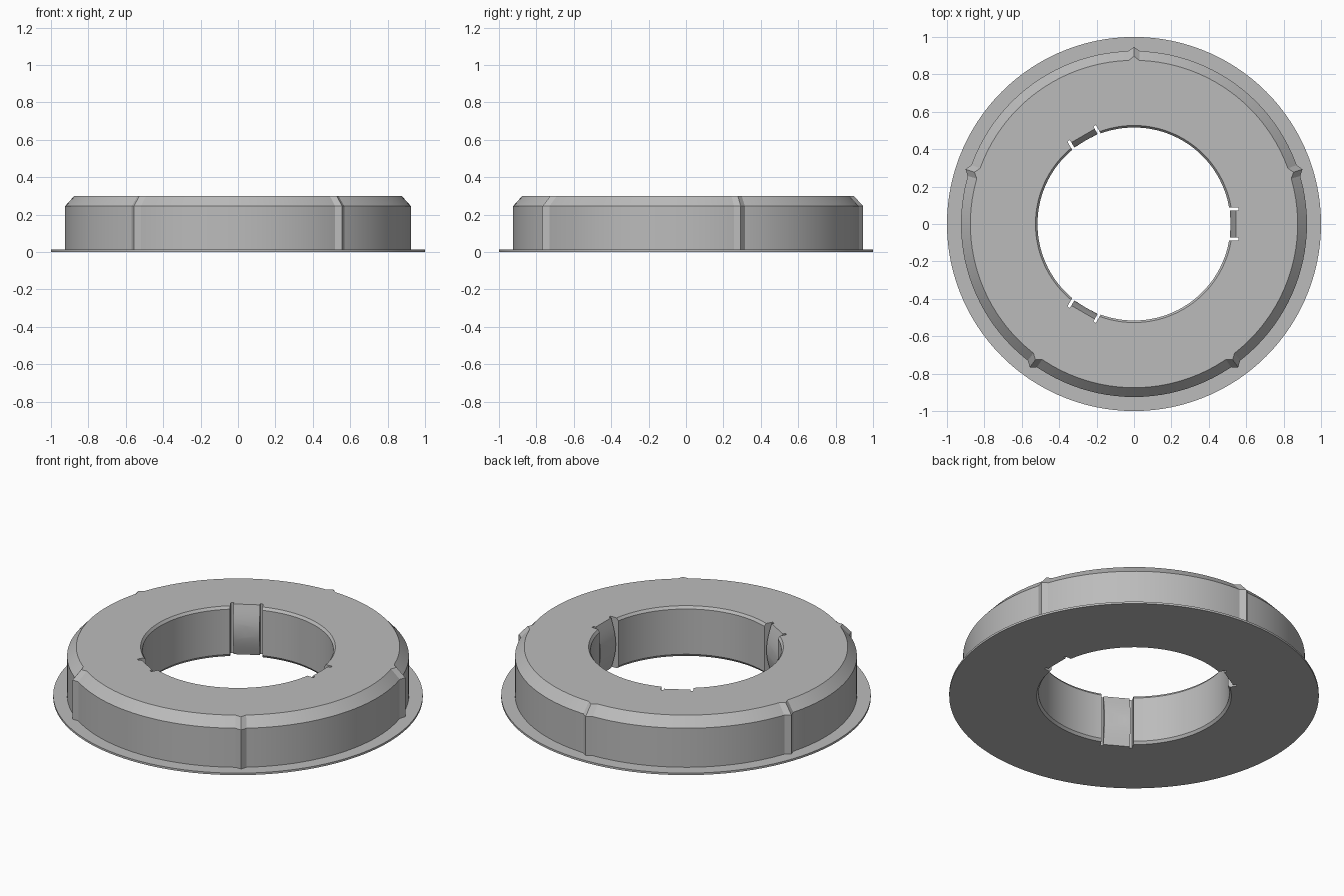
import bpy, bmesh
from math import sin, cos, pi, radians
from mathutils import Matrix

if "Cube" in bpy.data.objects:
    bpy.data.objects.remove(bpy.data.objects["Cube"], do_unlink=True)

H = 0.3
STEPS = 120
RIBS = [pi / 2 + i * 2 * pi / 5 for i in range(5)]
RIB_HALF = 0.033
RIB_RISE = 0.022

grey = bpy.data.materials.new("light grey")
grey.use_nodes = True
colour = (0.5, 0.5, 0.5, 1)
grey.diffuse_color = colour
grey.node_tree.nodes["Principled BSDF"].inputs["Base Color"].default_value = colour


def make_object(name, bm):
    bmesh.ops.recalc_face_normals(bm, faces=bm.faces)
    mesh = bpy.data.meshes.new(name)
    bm.to_mesh(mesh)
    bm.free()
    mesh.materials.append(grey)
    obj = bpy.data.objects.new(name, mesh)
    bpy.context.collection.objects.link(obj)
    return obj


def prism(bm, outline, half_width, shift, turn):
    """Extrude an x-z outline along y, then turn it about the z axis."""
    rows = [[bm.verts.new((x, shift + s * half_width, z)) for x, z in outline]
            for s in (-1, 1)]
    bm.faces.new(rows[0])
    bm.faces.new(rows[1][::-1])
    n = len(outline)
    for i in range(n):
        j = (i + 1) % n
        bm.faces.new((rows[0][i], rows[1][i], rows[1][j], rows[0][j]))
    bmesh.ops.transform(bm, matrix=Matrix.Rotation(turn, 4, "Z"), verts=rows[0] + rows[1])


# Ring body: closed profile of (radius, height, follows ribs)
profile = [(0.527, 0, 0), (1, 0, 0), (1, 0.012, 0), (0.925, 0.012, 1),
           (0.925, 0.245, 1), (0.875, H, 1), (0.527, H, 0),
           (0.516, H - 0.015, 0), (0.516, 0.015, 0)]

# Even steps round the ring, with exact stops at each pointed rib
stops = []
for i in range(STEPS):
    a = i * 2 * pi / STEPS
    if all(cos(a - r) < cos(RIB_HALF + 0.01) for r in RIBS):
        stops.append((a, 0))
for r in RIBS:
    stops += [((r + s * RIB_HALF) % (2 * pi), 0 if s else RIB_RISE) for s in (-1, 0, 1)]
stops.sort()

bm = bmesh.new()
rings = [[bm.verts.new(((r + k * rise) * cos(a), (r + k * rise) * sin(a), z))
          for r, z, k in profile] for a, rise in stops]
for i, ring in enumerate(rings):
    nxt = rings[(i + 1) % len(rings)]
    for j in range(len(profile)):
        k = (j + 1) % len(profile)
        bm.faces.new((ring[j], nxt[j], nxt[k], ring[k]))
body = make_object("ring_body", bm)

# Cutters: a recess leaving a bowed spring tongue, then two slots beside it
bow = [(0.545 - 0.031 * sin(pi * t / 12), H * t / 12) for t in range(13)]
recess = [(0.45, -0.1), (0.545, -0.1)] + bow + [(0.545, H + 0.1), (0.45, H + 0.1)]
slot = [(0.44, -0.12), (0.56, -0.12), (0.56, H + 0.12), (0.44, H + 0.12)]

cuts = []
for name, outline, half, shifts in (("tongue_cutter", recess, 0.08, (0,)),
                                    ("slot_cutter", slot, 0.008, (-0.08, 0.08))):
    bm = bmesh.new()
    for i in range(3):
        for shift in shifts:
            prism(bm, outline, half, shift, radians(120 * i))
    cutter = make_object(name, bm)
    cutter.hide_render = True
    cuts.append(cutter)
    mod = body.modifiers.new(name, "BOOLEAN")
    mod.operation = "DIFFERENCE"
    mod.solver = "EXACT"
    mod.object = cutter

bpy.ops.object.select_all(action="DESELECT")
body.select_set(True)
bpy.context.view_layer.objects.active = body
for mod in list(body.modifiers):
    bpy.ops.object.modifier_apply(modifier=mod.name)
for cutter in cuts:
    bpy.data.objects.remove(cutter, do_unlink=True)
bpy.ops.object.shade_smooth_by_angle(angle=radians(25))
